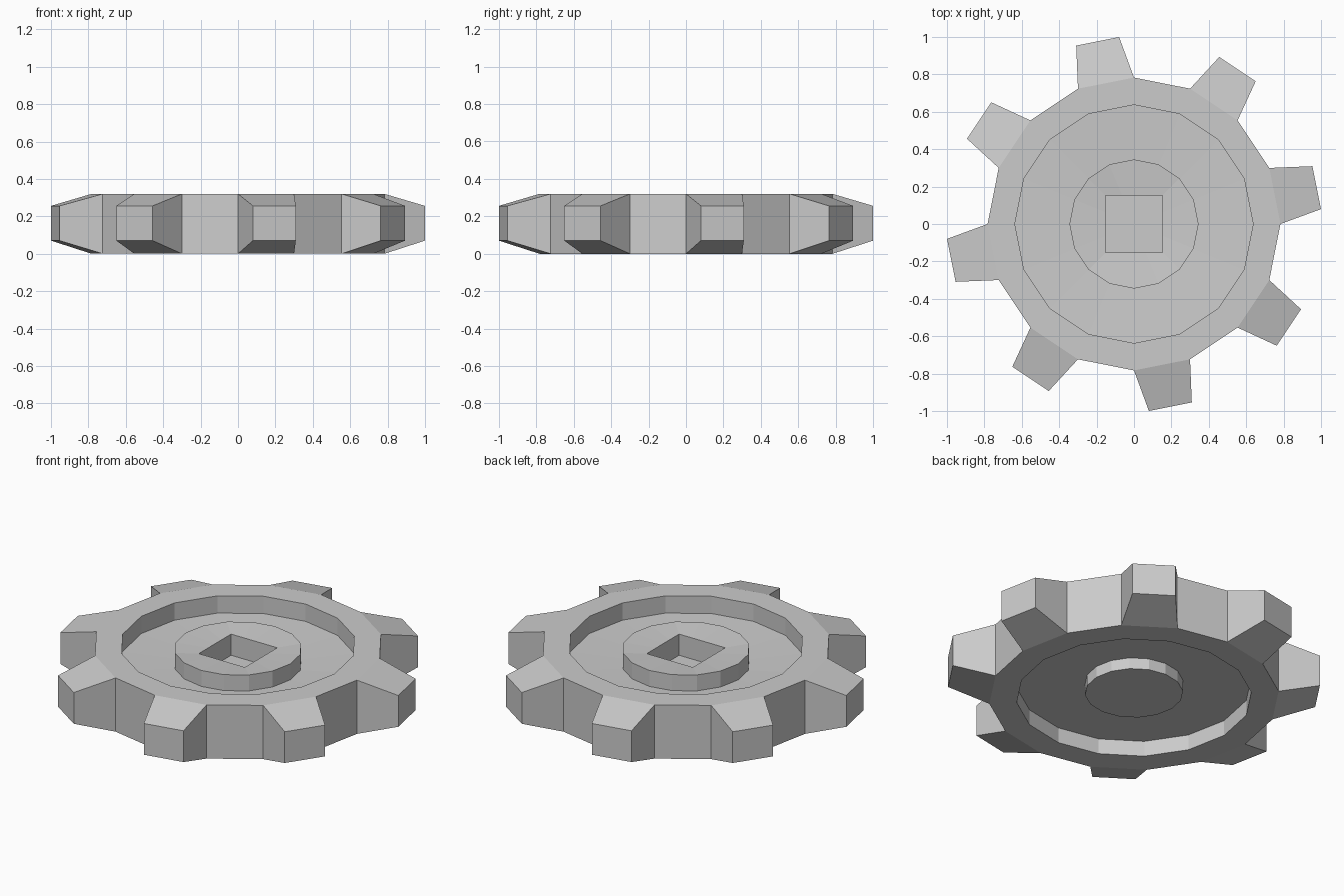
import bpy, bmesh, math

if "Cube" in bpy.data.objects:
    bpy.data.objects.remove(bpy.data.objects["Cube"])

N = 16
bm = bmesh.new()


def circle(r, z):
    return [bm.verts.new((r * math.cos(2 * math.pi * k / N),
                          r * math.sin(2 * math.pi * k / N), z)) for k in range(N)]


def square(h, z):
    # ring of N points pushed out onto a square of half-width h
    out = []
    for k in range(N):
        c, s = math.cos(2 * math.pi * k / N), math.sin(2 * math.pi * k / N)
        f = h / max(abs(c), abs(s))
        out.append(bm.verts.new((c * f, s * f, z)))
    return out


# Wheel body, from the underside boss, round the rim, to the square socket
rings = [circle(r, z) for r, z in [
    (0.265, 0.028), (0.265, 0.095),      # lower boss
    (0.635, 0.092), (0.635, 0.0),        # lower recess
    (0.783, 0.0), (0.783, 0.32),         # outer rim
    (0.637, 0.32), (0.637, 0.217),       # upper recess
    (0.345, 0.205), (0.345, 0.30)]]      # hub
rings += [square(0.152, 0.286), square(0.152, 0.16)]

teeth = []
for i in range(len(rings) - 1):
    a, b = rings[i], rings[i + 1]
    for k in range(N):
        j = (k + 1) % N
        quad = [a[k], a[j], b[j], b[k]]
        if i == 4 and k % 2 == 0:
            teeth.append((quad, (k + 0.5) * 2 * math.pi / N))
        else:
            bm.faces.new(quad)
bm.faces.new(rings[0][::-1])
bm.faces.new(rings[-1])

# Eight tapered teeth on alternate rim sides
for base, ang in teeth:
    c, s = math.cos(ang), math.sin(ang)
    tip = []
    for w, z in [(-0.117, 0.07), (0.117, 0.07), (0.117, 0.256), (-0.117, 0.256)]:
        tip.append(bm.verts.new((0.996 * c - w * s, 0.996 * s + w * c, z)))
    for k in range(4):
        j = (k + 1) % 4
        bm.faces.new([base[k], base[j], tip[j], tip[k]])
    bm.faces.new(tip)

bmesh.ops.recalc_face_normals(bm, faces=bm.faces)
mesh = bpy.data.meshes.new("gear_wheel")
bm.to_mesh(mesh)
bm.free()
bpy.context.collection.objects.link(bpy.data.objects.new("gear_wheel", mesh))
